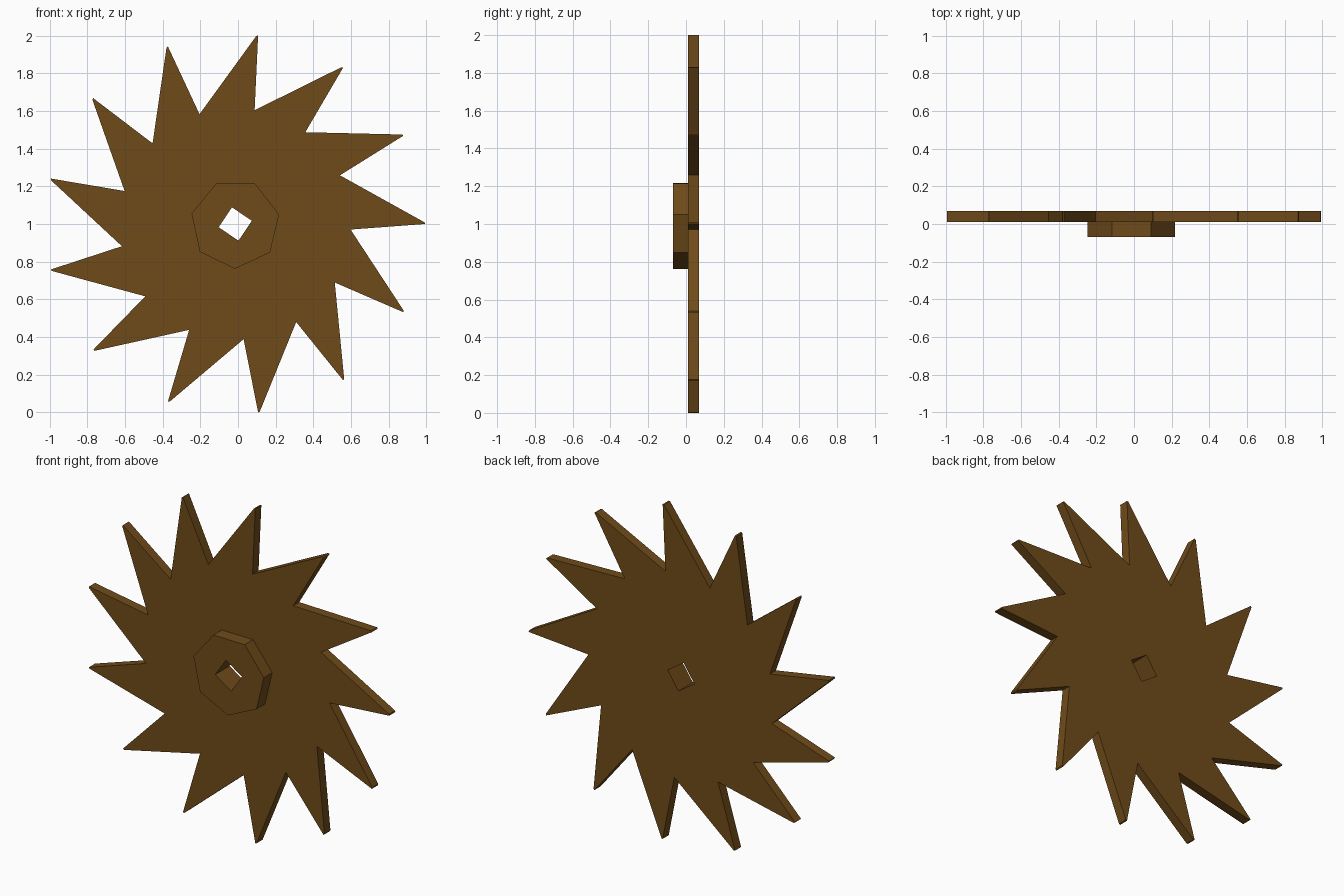
import bpy, bmesh
from math import cos, sin, radians, pi

if "Cube" in bpy.data.objects:
    bpy.data.objects.remove(bpy.data.objects["Cube"])

CX, CZ = -0.0147, 1.0

brown = bpy.data.materials.new("dark_brown")
brown.diffuse_color = (0.16, 0.07, 0.01, 1)
brown.use_nodes = True
brown.node_tree.nodes["Principled BSDF"].inputs["Base Color"].default_value = brown.diffuse_color


def polar(r, deg):
    return (r * cos(radians(deg)), r * sin(radians(deg)))


def ngon(n, r, start):
    return [polar(r, start + 360 * i / n) for i in range(n)]


def slab(name, outlines, y0, y1):
    """Extrude nested outlines (x, z) between y0 and y1; inner outlines become holes."""
    cu = bpy.data.curves.new(name + "_profile", 'CURVE')
    cu.dimensions = '2D'
    cu.fill_mode = 'BOTH'
    cu.extrude = (y1 - y0) / 2
    for pts in outlines:
        sp = cu.splines.new('POLY')
        sp.points.add(len(pts) - 1)
        for p, (x, z) in zip(sp.points, pts):
            p.co = (x, z, 0, 1)
        sp.use_cyclic_u = True
    tmp = bpy.data.objects.new(name + "_profile", cu)
    bpy.context.collection.objects.link(tmp)
    dg = bpy.context.evaluated_depsgraph_get()
    me = bpy.data.meshes.new_from_object(tmp.evaluated_get(dg))
    bpy.data.objects.remove(tmp)
    bm = bmesh.new()
    bm.from_mesh(me)
    bmesh.ops.remove_doubles(bm, verts=bm.verts, dist=1e-4)
    bmesh.ops.recalc_face_normals(bm, faces=bm.faces)
    for f in bm.faces:
        f.smooth = False
    bm.to_mesh(me)
    bm.free()
    me.name = name
    me.materials.clear()
    me.materials.append(brown)
    ob = bpy.data.objects.new(name, me)
    ob.location = (CX, (y0 + y1) / 2, CZ)
    ob.rotation_euler = (pi / 2, 0, 0)
    bpy.context.collection.objects.link(ob)


# toothed blade: 13 raked teeth with slightly blunt tips
teeth = []
for i in range(13):
    a = 360 * i / 13
    teeth += [polar(0.613, a - 2.75), polar(1.0073, a), polar(1.0055, a + 0.5)]

# square axle hole shared by both parts
hole = ngon(4, 0.09, 11)

slab("toothed_blade", [teeth, hole], 0.011, 0.068)

# seven-sided hub on the front
slab("hub", [ngon(7, 0.2385, 12.2), hole], -0.068, 0.011)
